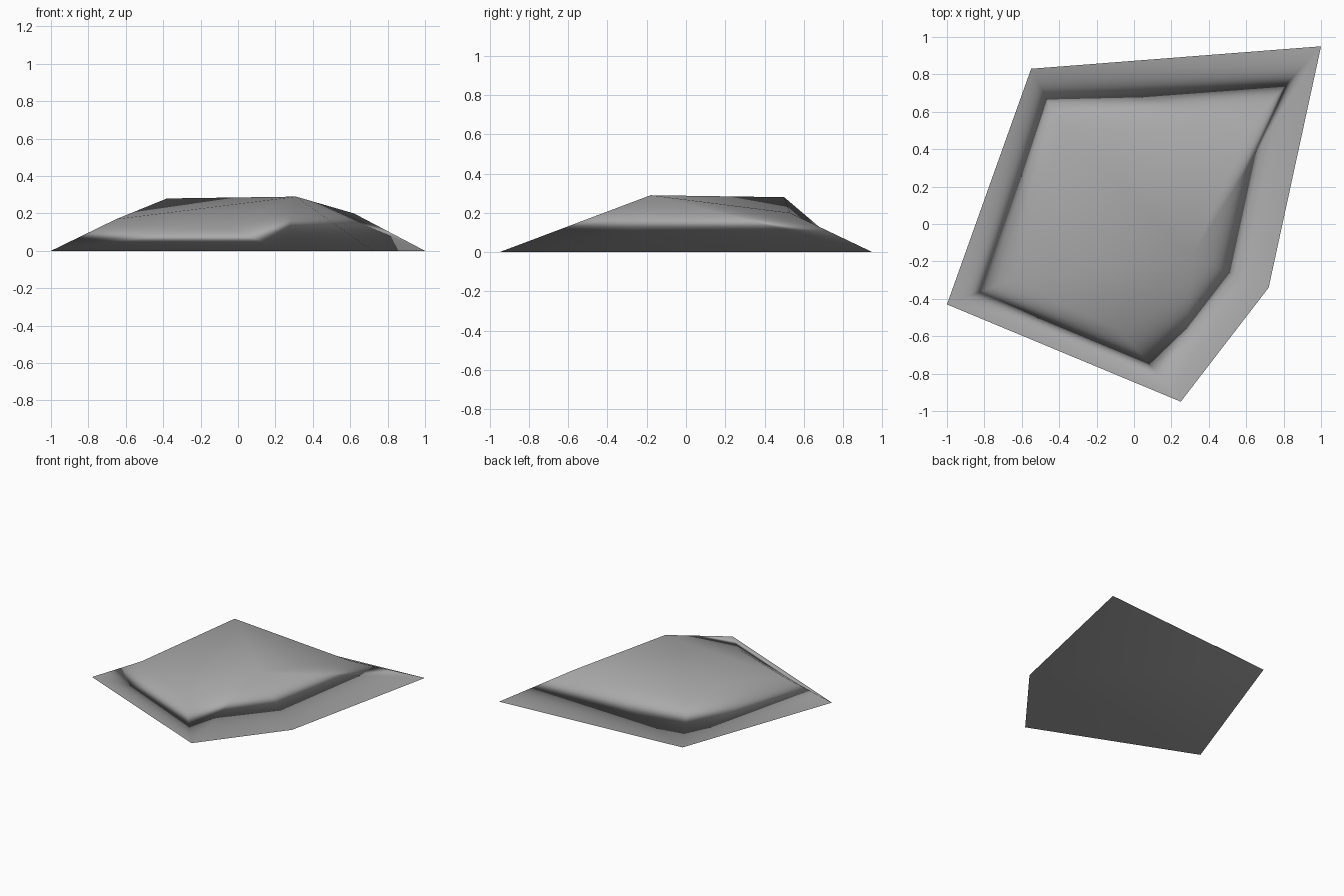
import bpy
import bmesh

cube = bpy.data.objects.get("Cube")
if cube:
    bpy.data.objects.remove(cube, do_unlink=True)

# Stone colour
stone = bpy.data.materials.new("stone grey")
stone.use_nodes = True
grey = (0.4, 0.4, 0.4, 1)
stone.diffuse_color = grey
stone.node_tree.nodes["Principled BSDF"].inputs["Base Color"].default_value = grey

# Outline on the ground and the raised rim above it, corner by corner:
# back right, front right, front, left, back left
ground = [(-0.55, 0.83), (-1.0, -0.43), (0.25, -0.95), (0.72, -0.34), (1.0, 0.95)]
raised = [(-0.38, 0.50, 0.28), (-0.65, -0.30, 0.17), (-0.07, -0.57, 0.13),
          (0.31, -0.18, 0.29), (0.62, 0.53, 0.20)]

bm = bmesh.new()
low = [bm.verts.new((x, y, 0)) for x, y in ground]
high = [bm.verts.new(p) for p in raised]

# Flat underside
bm.faces.new(low[::-1])

# Sloping sides, each quad split along its chosen diagonal
split_from_start = [True, True, True, False, False]
for i, from_start in enumerate(split_from_start):
    j = (i + 1) % len(low)
    a, b, c, d = low[i], low[j], high[j], high[i]
    tris = [(a, b, c), (a, c, d)] if from_start else [(a, b, d), (b, c, d)]
    for tri in tris:
        bm.faces.new(tri)

# Faceted top, fanned from the peak
peak = high[3]
for a, b in ((0, 1), (1, 2), (4, 0)):
    bm.faces.new((high[a], high[b], peak))

bmesh.ops.recalc_face_normals(bm, faces=bm.faces[:])
for face in bm.faces:
    face.smooth = True

mesh = bpy.data.meshes.new("flat_rock")
bm.to_mesh(mesh)
bm.free()
mesh.materials.append(stone)
rock = bpy.data.objects.new("flat_rock", mesh)
bpy.context.collection.objects.link(rock)

# Soft shading led by the larger faces
weighted = rock.modifiers.new("area_weighted_shading", 'WEIGHTED_NORMAL')
weighted.mode = 'FACE_AREA'
